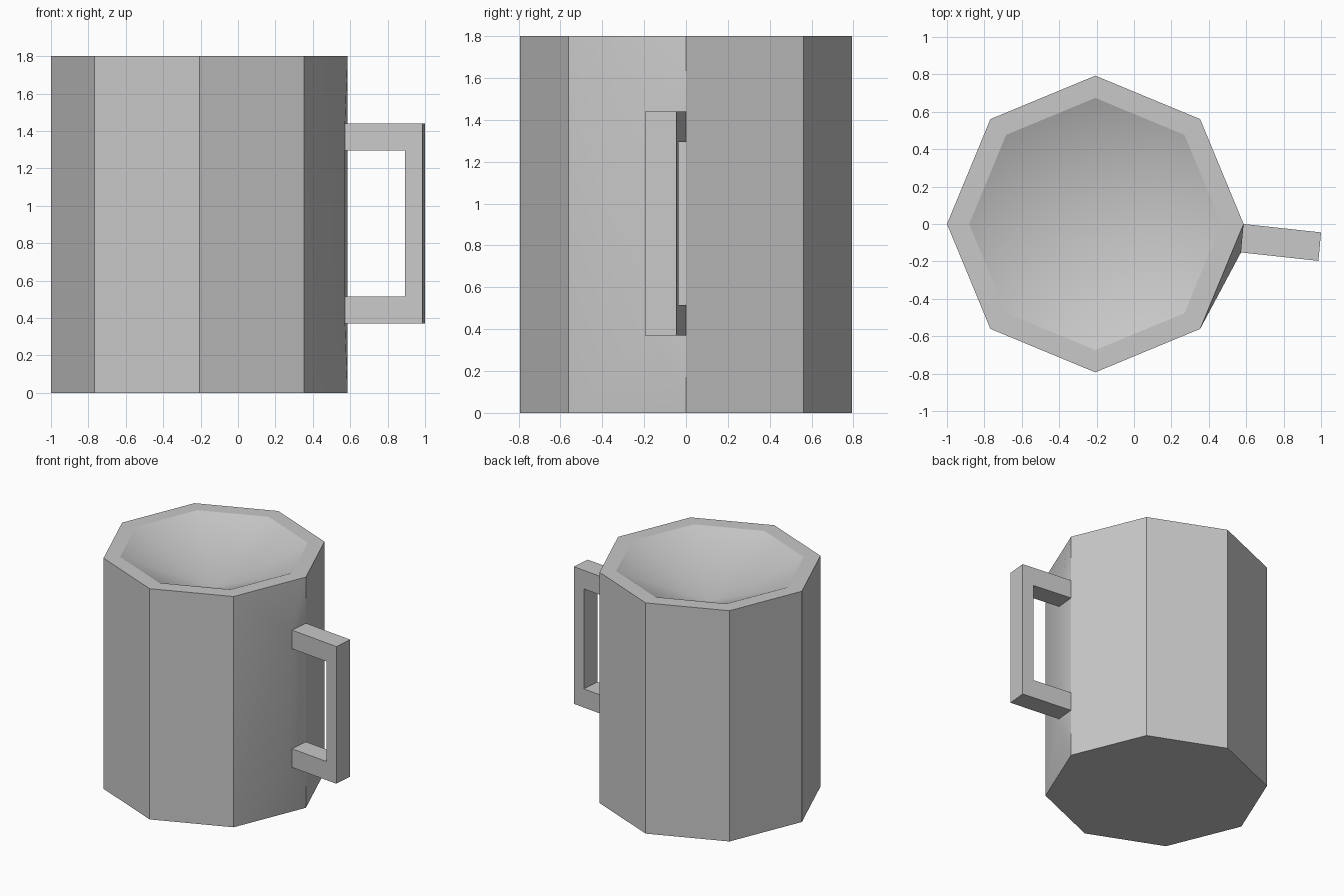
import bpy, bmesh, math
from mathutils import Vector

if "Cube" in bpy.data.objects:
    bpy.data.objects.remove(bpy.data.objects["Cube"], do_unlink=True)

HEIGHT, RADIUS, CENTRE_X, SIDES = 1.8, 0.793, -0.207, 8
LOW, HIGH, BAR = 0.37, 1.44, 0.145            # handle bottom, top, arm thickness
ROOT_BACK = Vector((0.586, 0, 0))             # handle root on the body
ROOT_FRONT = Vector((0.572, -0.152, 0))
REACH = Vector((0.414, -0.045, 0))

grey = bpy.data.materials.new("light_grey")
grey.use_nodes = True
grey.diffuse_color = (0.58, 0.58, 0.58, 1)
grey.node_tree.nodes["Principled BSDF"].inputs["Base Color"].default_value = grey.diffuse_color


def finish(name, bm):
    bmesh.ops.recalc_face_normals(bm, faces=bm.faces)
    mesh = bpy.data.meshes.new(name)
    bm.to_mesh(mesh)
    bm.free()
    mesh.materials.append(grey)
    obj = bpy.data.objects.new(name, mesh)
    bpy.context.collection.objects.link(obj)
    return obj


def ring(bm, radius, z):
    angles = [math.tau * i / SIDES for i in range(SIDES)]
    return [bm.verts.new((CENTRE_X + radius * math.cos(a), radius * math.sin(a), z))
            for a in angles]


# Mug body: octagonal wall, flat base, rim and shallow dished top
bm = bmesh.new()
base = ring(bm, RADIUS, 0)
top = ring(bm, RADIUS, HEIGHT)
inner = ring(bm, RADIUS * 0.85, HEIGHT)
dish = bm.verts.new((CENTRE_X, 0, HEIGHT - 0.29))
bm.faces.new(base)
for i in range(SIDES):
    j = (i + 1) % SIDES
    bm.faces.new((top[i], top[j], inner[j], inner[i]))
    bm.faces.new((inner[i], inner[j], dish))
    if 0 < i < SIDES - 1:
        bm.faces.new((base[i], base[j], top[j], top[i]))

# Wall panels beside the handle, one drawn outwards to meet its root
lift = lambda p, z: bm.verts.new(p + Vector((0, 0, z)))
back_low, back_high = lift(ROOT_BACK, LOW), lift(ROOT_BACK, HIGH)
front_low, front_high = lift(ROOT_FRONT, LOW), lift(ROOT_FRONT, HIGH)
bm.faces.new((base[0], base[1], top[1], top[0], back_high, back_low))
bm.faces.new((back_low, back_high, front_high, front_low))
bm.faces.new((front_low, front_high, top[-1], base[-1]))
for rim, low_back, low_front in ((base, back_low, front_low), (top, back_high, front_high)):
    bm.faces.new((rim[0], low_back, low_front))
    bm.faces.new((rim[0], low_front, rim[-1]))
body = finish("mug_body", bm)

# Handle: square C profile extruded across its width
profile = [(0, LOW), (1, LOW), (1, HIGH), (0, HIGH), (0, HIGH - BAR),
           (0.775, HIGH - BAR), (0.775, LOW + BAR), (0, LOW + BAR)]
bm = bmesh.new()
face = bm.faces.new([bm.verts.new(ROOT_BACK + REACH * t + Vector((0, 0, z)))
                     for t, z in profile])
extruded = bmesh.ops.extrude_face_region(bm, geom=[face], use_keep_orig=True)["geom"]
bmesh.ops.translate(bm, vec=ROOT_FRONT - ROOT_BACK,
                    verts=[v for v in extruded if isinstance(v, bmesh.types.BMVert)])
handle = finish("handle", bm)

# Soft shading on the dish and drawn panel, crisp elsewhere
for obj in (body, handle):
    obj.select_set(True)
bpy.context.view_layer.objects.active = body
bpy.ops.object.shade_smooth_by_angle(angle=math.radians(24))
